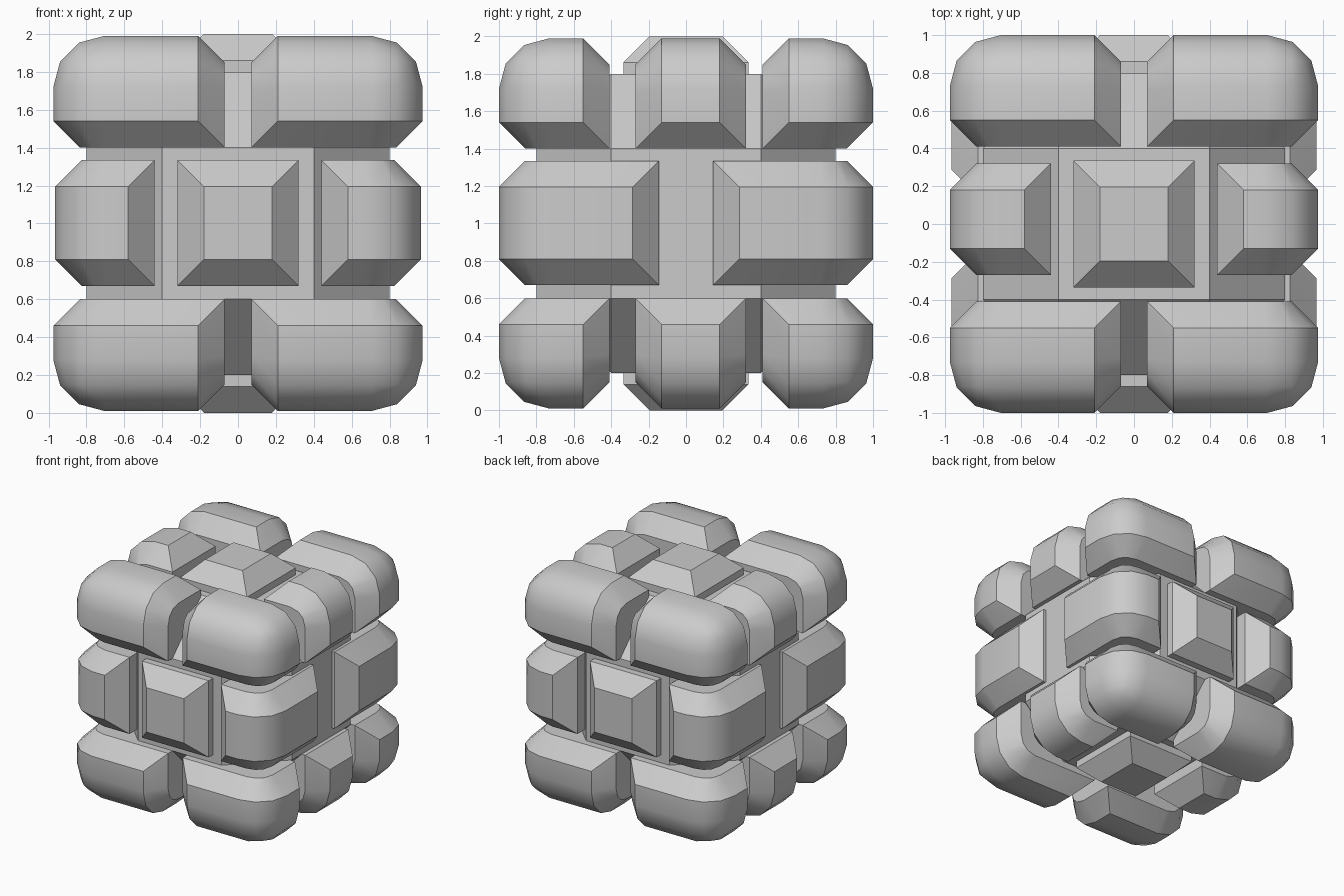
import bpy, bmesh
from mathutils import Vector

if "Cube" in bpy.data.objects:
    bpy.data.objects.remove(bpy.data.objects["Cube"])

ROUND, CHAMFER = 0.27, 0.14
CENTRE = Vector((0, 0, 1))          # middle of the puzzle cube
LIMIT = (0.975, 1.0, 0.99)          # outer half sizes


def finish(bm, name):
    mesh = bpy.data.meshes.new(name)
    bmesh.ops.translate(bm, verts=bm.verts, vec=CENTRE)
    bmesh.ops.recalc_face_normals(bm, faces=bm.faces)
    bm.to_mesh(mesh)
    bm.free()
    ob = bpy.data.objects.new(name, mesh)
    bpy.context.collection.objects.link(ob)
    bpy.ops.object.select_all(action='DESELECT')
    ob.select_set(True)
    bpy.context.view_layer.objects.active = ob
    bpy.ops.object.shade_smooth_by_angle(angle=0.57)


def block(name, ranges, outer):
    """Block in the given (low, high) ranges. outer = {axis: sign} lists the
    sides on the cube's surface: rounded together, chamfered to the rest."""
    bm = bmesh.new()
    bmesh.ops.create_cube(bm, size=2)
    for v in bm.verts:
        v.co = [ranges[i][1 if v.co[i] > 0 else 0] for i in range(3)]

    inner_planes = [(i, ranges[i][k]) for i in range(3) for k in (0, 1)
                    if outer.get(i) != (-1, 1)[k]]

    def inner(f):
        return any(all(abs(v.co[i] - d) < 1e-4 for v in f.verts)
                   for i, d in inner_planes)

    rim = [e for e in bm.edges if not any(inner(f) for f in e.link_faces)]
    if rim:
        bmesh.ops.bevel(bm, geom=rim, offset=ROUND, segments=3, profile=0.5,
                        affect='EDGES', clamp_overlap=False)
    border = [e for e in bm.edges
              if sum(inner(f) for f in e.link_faces) == 1]
    bmesh.ops.bevel(bm, geom=border, offset=CHAMFER, segments=1, profile=0.5,
                    affect='EDGES', clamp_overlap=False)
    finish(bm, name)


def span(near, far, sign):
    return (near, far) if sign > 0 else (-far, -near)


# Chamfered core
core = bmesh.new()
bmesh.ops.create_cube(core, size=1.6)
bmesh.ops.bevel(core, geom=core.edges[:], offset=0.4, segments=1, profile=0.5,
                affect='EDGES', clamp_overlap=False)
finish(core, "core")

for a in (-1, 1):
    # Centre tiles on front/back and top/bottom
    block("side_centre", [(-0.32, 0.32), span(0.7, 1.0, a), (-0.33, 0.335)], {1: a})
    block("cap_centre", [(-0.32, 0.32), (-0.335, 0.335), span(0.7, 1.0, a)], {2: a})
    for b in (-1, 1):
        # Upright edge blocks and top/bottom edge blocks
        block("upright_edge", [span(0.44, 0.965, a), span(0.145, 1.0, b),
                               (-0.33, 0.335)], {0: a, 1: b})
        block("cap_edge", [span(0.44, LIMIT[0], a), (-0.27, 0.32),
                           span(0.4, LIMIT[2], b)], {0: a, 2: b})
        for c in (-1, 1):
            # Corner blocks, long in x
            block("corner", [span(0.07, LIMIT[0], a), span(0.41, LIMIT[1], b),
                             span(0.4, LIMIT[2], c)], {0: a, 1: b, 2: c})
